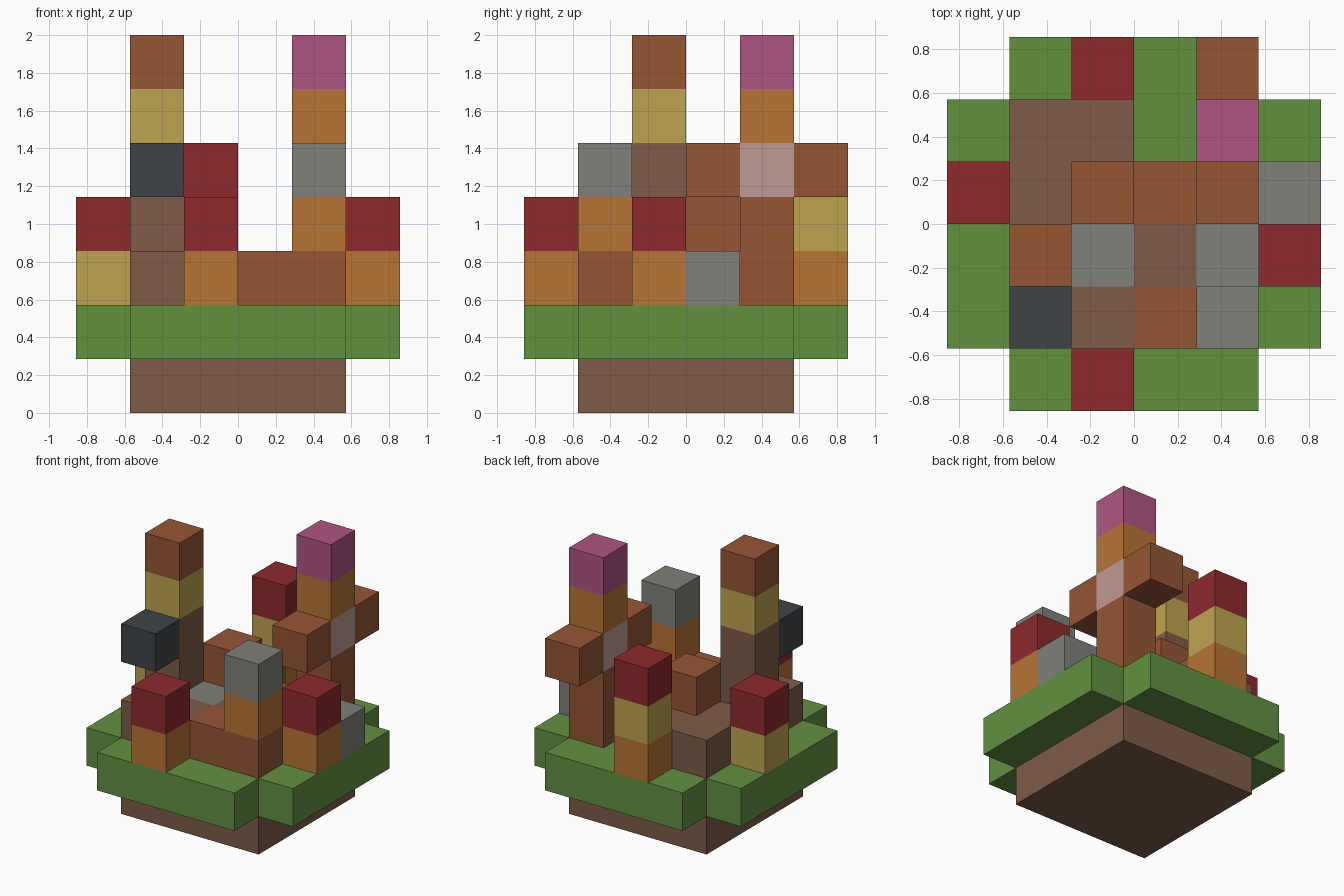
import bpy
import bmesh
from mathutils import Vector

cube = bpy.data.objects.get("Cube")
if cube:
    bpy.data.objects.remove(cube, do_unlink=True)

UNIT = 2 / 7  # edge of one block

# Palette: letter -> (name, sRGB hex)
PALETTE = {
    "N": ("soil_brown", "7E5B46"),
    "G": ("grass_green", "629140"),
    "T": ("rust_brown", "965634"),
    "R": ("dark_red", "8E2A2C"),
    "P": ("magenta_pink", "AF5583"),
    "S": ("stone_grey", "80817A"),
    "D": ("charcoal", "3E4446"),
    "O": ("orange", "B77535"),
    "Y": ("straw_yellow", "BEA450"),
    "L": ("pale_pink", "BE9B93"),
}


def linear(c):
    return c / 12.92 if c <= 0.04045 else ((c + 0.055) / 1.055) ** 2.4


def make_material(name, code):
    rgb = [linear(v / 255) for v in bytes.fromhex(code)]
    mat = bpy.data.materials.new(name)
    mat.use_nodes = True
    mat.diffuse_color = (*rgb, 1)
    bsdf = next(n for n in mat.node_tree.nodes if n.type == "BSDF_PRINCIPLED")
    bsdf.inputs["Base Color"].default_value = (*rgb, 1)
    return mat


MATS = {k: make_material(*v) for k, v in PALETTE.items()}


def stack(x, y, z, colours):
    """Blocks piled upwards from cell (x, y, z), one letter each."""
    return {(x, y, z + n): c for n, c in enumerate(colours)}


def row(x, y, z, colours):
    """Blocks laid side by side along x; a dot leaves a gap."""
    return {(x + n, y, z): c for n, c in enumerate(colours) if c != "."}


parts = {}

# Soil base and the wider grass slab with its corners cut out
parts["soil_base"] = {(x, y, 0): "N" for x in range(1, 5) for y in range(1, 5)}
parts["grass_slab"] = {(x, y, 1): "G" for x in range(6) for y in range(6)
                       if not (x in (0, 5) and y in (0, 5))}

# Low floor of mixed blocks on the grass
floor = {}
for y, colours in enumerate(("NNT.", ".SNS", "N.TT", "NN.."), start=1):
    floor.update(row(1, y, 2, colours))
parts["block_floor"] = floor

# Towers and posts
parts["front_post"] = stack(2, 0, 2, "OR")
parts["front_left_post"] = stack(4, 1, 2, "TOS")
parts["left_post"] = stack(5, 2, 2, "OR")
parts["left_stone"] = stack(5, 3, 2, "S")
parts["right_post"] = stack(0, 3, 2, "YR")
parts["back_post"] = stack(2, 5, 2, "OYR")
parts["centre_post"] = stack(2, 3, 2, "TT")
parts["right_tower"] = stack(1, 2, 2, "NNNYT")
parts["left_tower"] = stack(4, 4, 2, "TTLOP")

# Blocks jutting from the towers
parts["right_tower_bracket"] = stack(1, 1, 4, "D")
parts["left_tower_front_bracket"] = stack(4, 3, 4, "T")
parts["left_tower_back_bracket"] = stack(4, 5, 4, "T")

filled = {cell for cells in parts.values() for cell in cells}


def build(name, cells):
    """One mesh holding only the outward faces of the part's blocks."""
    letters = sorted(set(cells.values()))
    bm = bmesh.new()
    for cell, colour in cells.items():
        for axis in range(3):
            for side in (0, 1):
                beside = list(cell)
                beside[axis] += 2 * side - 1
                if tuple(beside) in filled:
                    continue
                ring = []
                for u, v in ((0, 0), (1, 0), (1, 1), (0, 1)):
                    p = Vector(cell)
                    p[axis] += side
                    p[(axis + 1) % 3] += u
                    p[(axis + 2) % 3] += v
                    ring.append(bm.verts.new((p - Vector((3, 3, 0))) * UNIT))
                face = bm.faces.new(ring if side else ring[::-1])
                face.material_index = letters.index(colour)
    bmesh.ops.remove_doubles(bm, verts=bm.verts, dist=0.001)
    mesh = bpy.data.meshes.new(name)
    bm.to_mesh(mesh)
    bm.free()
    for letter in letters:
        mesh.materials.append(MATS[letter])
    bpy.context.collection.objects.link(bpy.data.objects.new(name, mesh))


for part_name, part_cells in parts.items():
    build(part_name, part_cells)
